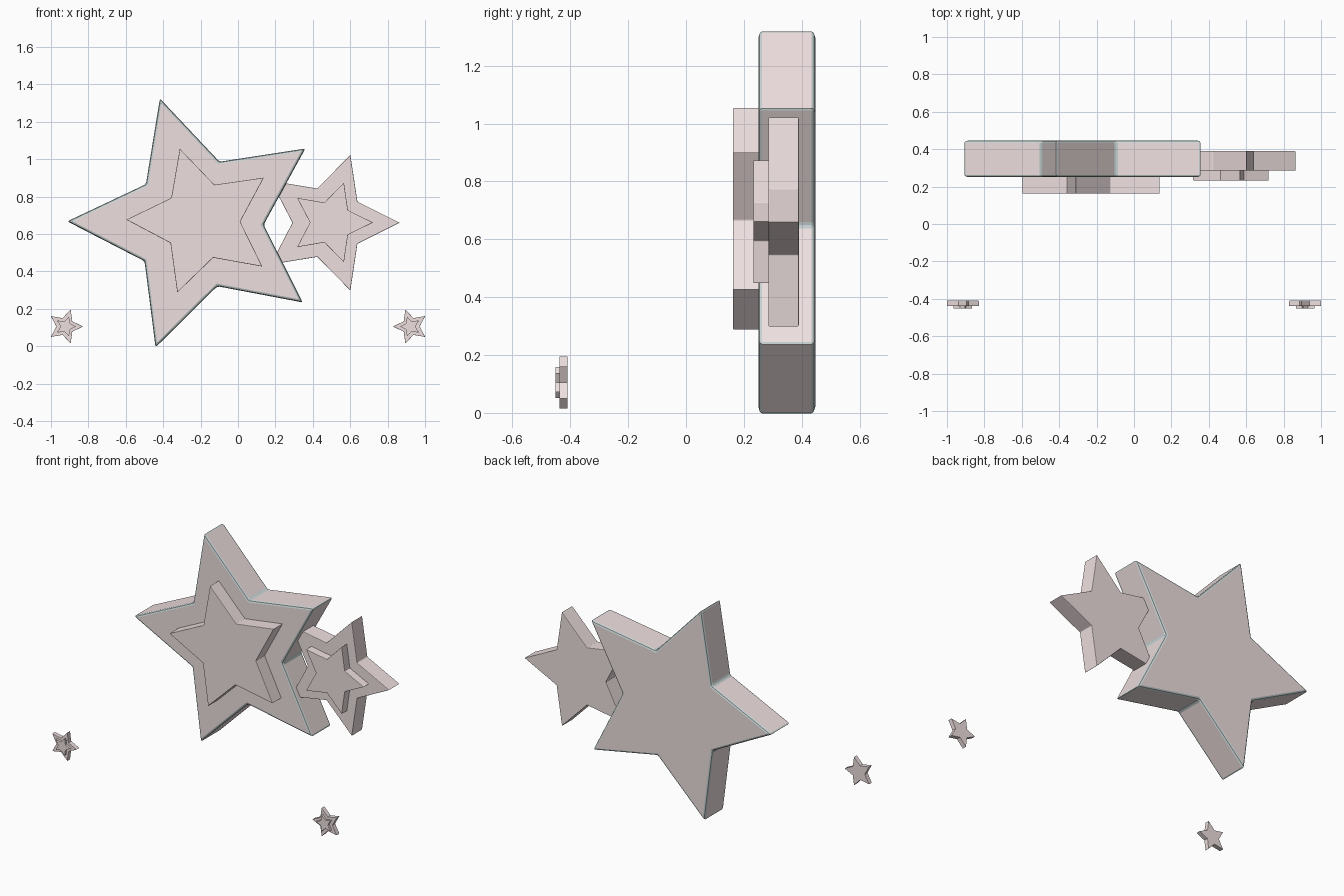
import bpy, bmesh
from math import cos, sin, pi, radians

if "Cube" in bpy.data.objects:
    bpy.data.objects.remove(bpy.data.objects["Cube"])


def material(name, color):
    m = bpy.data.materials.new(name)
    m.diffuse_color = color
    m.use_nodes = True
    m.node_tree.nodes["Principled BSDF"].inputs["Base Color"].default_value = m.diffuse_color
    return m


pink = material("pale_pink", (0.86, 0.74, 0.74, 1))
trim = material("grey_trim", (0.58, 0.66, 0.66, 1))


def star(name, x, z, outer, inner, turn, y0, y1, bevel, edge_mat=0):
    """Five-pointed star prism facing -y, spanning y0 to y1."""
    bm = bmesh.new()
    ring = []
    for i in range(10):
        r = inner if i % 2 else outer
        a = radians(turn) + i * pi / 5
        ring.append(bm.verts.new((x + r * cos(a), y0, z + r * sin(a))))
    face = bm.faces.new(ring)
    ext = bmesh.ops.extrude_face_region(bm, geom=[face], use_keep_orig=True)
    for v in ext["geom"]:
        if isinstance(v, bmesh.types.BMVert):
            v.co.y = y1
    bmesh.ops.recalc_face_normals(bm, faces=bm.faces)
    mesh = bpy.data.meshes.new(name)
    bm.to_mesh(mesh)
    bm.free()
    obj = bpy.data.objects.new(name, mesh)
    bpy.context.collection.objects.link(obj)
    mesh.materials.append(pink)
    mesh.materials.append(trim)
    mod = obj.modifiers.new("soft_edges", "BEVEL")
    mod.width = bevel
    mod.segments = 2
    mod.limit_method = "ANGLE"
    mod.material = edge_mat
    return obj


# Large star with raised front plate
star("large_star", -0.213, 0.655, 0.70, 0.35, 179, 0.25, 0.447, 0.013, 1)
star("large_star_plate", -0.193, 0.669, 0.404, 0.205, 179, 0.162, 0.26, 0.003)

# Medium star tucked behind the large one
star("medium_star", 0.483, 0.66, 0.381, 0.192, 0, 0.285, 0.39, 0.003)
star("medium_star_plate", 0.497, 0.661, 0.224, 0.112, 0, 0.233, 0.295, 0.002)

# Pair of tiny stars, mirrored left and right
for side, sx, turn in (("left", -1, 0), ("right", 1, 180)):
    star("small_star_" + side, sx * 0.924, 0.105, 0.095, 0.047, turn,
         -0.438, -0.41, 0.001)
    star("small_star_plate_" + side, sx * 0.921, 0.105, 0.056, 0.028, turn,
         -0.452, -0.435, 0.0006)
